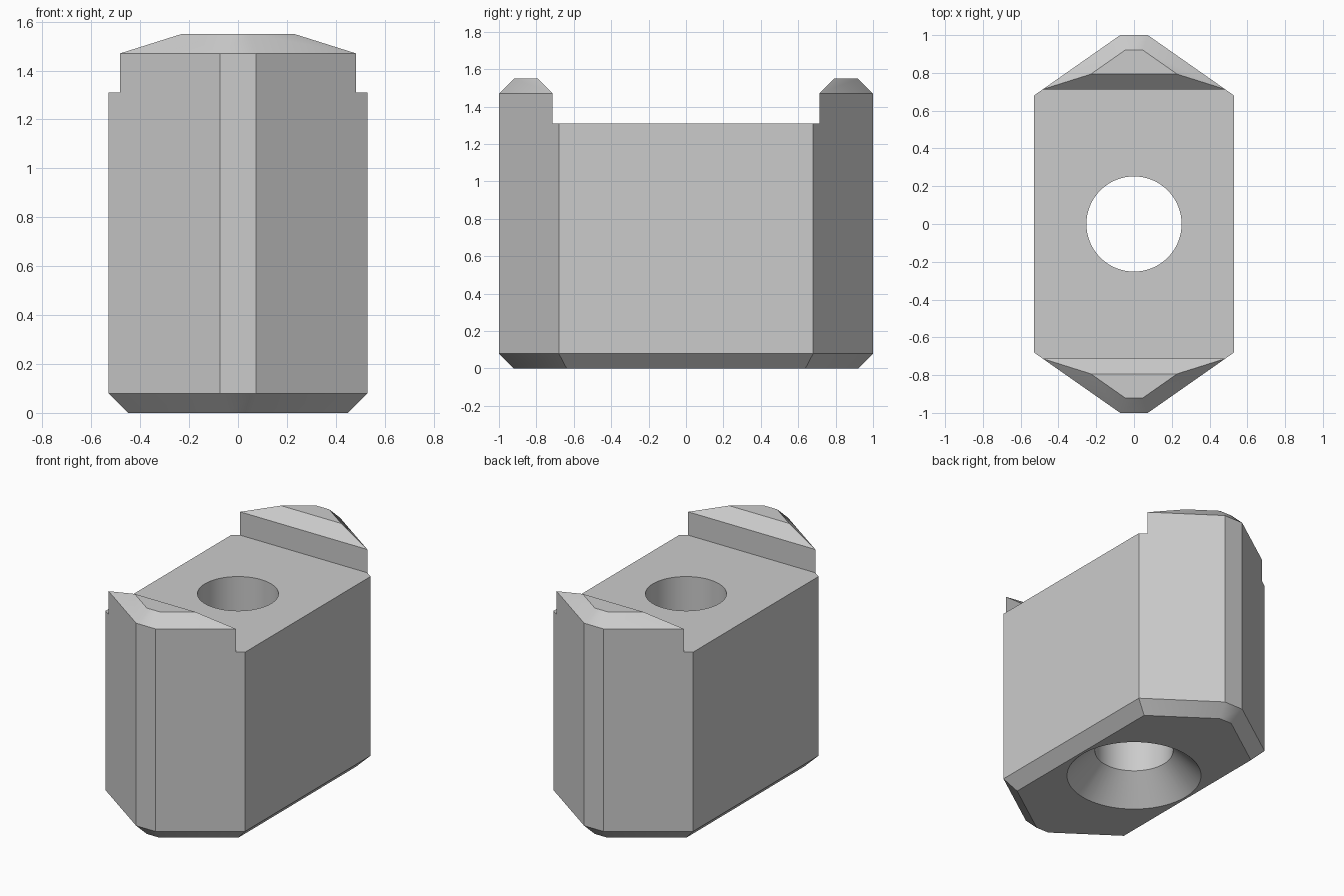
import bpy, bmesh, math

cube = bpy.data.objects.get("Cube")
if cube:
    bpy.data.objects.remove(cube, do_unlink=True)

# Main dimensions
HEIGHT, CHAMFER, DECK = 1.55, 0.08, 1.31
HORN_Y = 0.713
BORE_R, SINK_R = 0.252, 0.433


def outline(inner):
    """Eight-sided plan: full size, or inset by the chamfer width."""
    a, b, c, d = (0.45, 0.638, 0.048, 0.92) if inner else (0.53, 0.68, 0.073, 1.0)
    quarter = [(a, b), (c, d)]
    half = quarter + [(-x, y) for x, y in reversed(quarter)]
    return half + [(-x, -y) for x, y in half]


def loft(name, rings):
    """Closed solid through rings of equal point count."""
    bm = bmesh.new()
    loops = [[bm.verts.new(p) for p in ring] for ring in rings]
    for low, high in zip(loops, loops[1:]):
        for i in range(len(low)):
            j = (i + 1) % len(low)
            bm.faces.new((low[i], low[j], high[j], high[i]))
    bm.faces.new(list(reversed(loops[0])))
    bm.faces.new(loops[-1])
    bmesh.ops.recalc_face_normals(bm, faces=bm.faces)
    mesh = bpy.data.meshes.new(name)
    bm.to_mesh(mesh)
    bm.free()
    obj = bpy.data.objects.new(name, mesh)
    bpy.context.collection.objects.link(obj)
    return obj


def circle(r, z, n=64):
    return [(r * math.cos(math.tau * i / n), r * math.sin(math.tau * i / n), z)
            for i in range(n)]


def cut(target, cutter):
    mod = target.modifiers.new("cut", 'BOOLEAN')
    mod.operation, mod.solver, mod.object = 'DIFFERENCE', 'EXACT', cutter
    cutter.hide_render = True
    bpy.ops.object.modifier_apply(modifier=mod.name)
    bpy.data.objects.remove(cutter, do_unlink=True)


# Block chamfered at the foot and the crown
levels = [(0, True), (CHAMFER, False), (HEIGHT - CHAMFER, False), (HEIGHT, True)]
block = loft("clamp_block", [[(x, y, z) for x, y in outline(inner)]
                             for z, inner in levels])
bpy.ops.object.select_all(action='DESELECT')
bpy.context.view_layer.objects.active = block
block.select_set(True)

# Flared channel that leaves a horn at the front and the back
over = 0.1
flare = HORN_Y + CHAMFER + over
half = [(HORN_Y, DECK), (HORN_Y, HEIGHT - CHAMFER), (flare, HEIGHT + over)]
profile = half + [(-y, z) for y, z in reversed(half)]
cut(block, loft("channel_cutter", [[(x, y, z) for y, z in profile] for x in (-1, 1)]))

# Vertical bore with a countersink underneath
cut(block, loft("bore_cutter", [circle(SINK_R + over, -over),
                                circle(BORE_R, SINK_R - BORE_R),
                                circle(BORE_R, HEIGHT + over)]))

# Plain grey metal
grey = bpy.data.materials.new("grey_metal")
grey.use_nodes = True
colour = (0.6, 0.6, 0.6, 1)
grey.diffuse_color = colour
grey.node_tree.nodes["Principled BSDF"].inputs["Base Color"].default_value = colour
block.data.materials.clear()
block.data.materials.append(grey)
for poly in block.data.polygons:
    poly.material_index = 0

bpy.ops.object.shade_smooth_by_angle(angle=math.radians(30))
